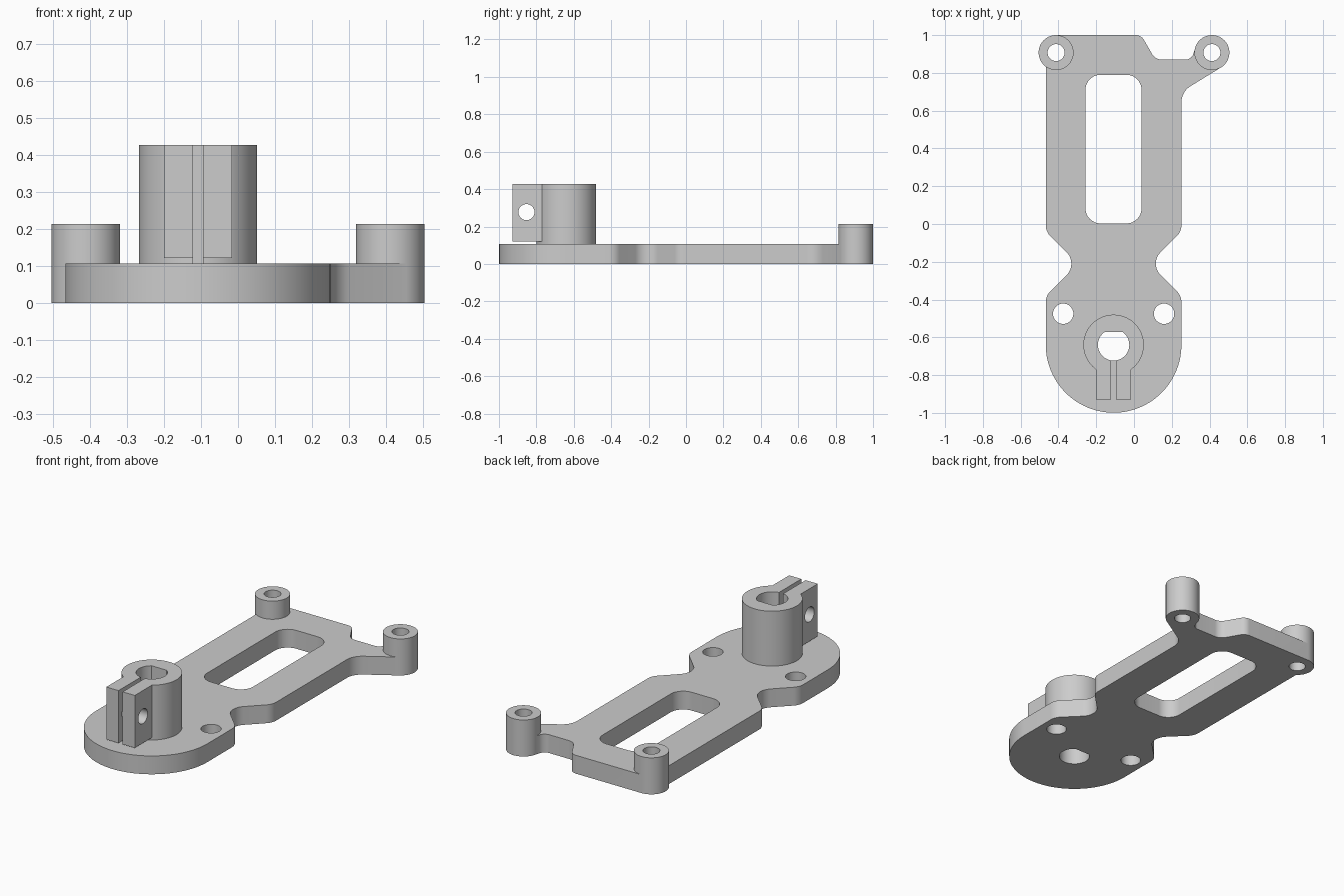
import bpy, bmesh, math
from mathutils import Vector, Matrix

cube = bpy.data.objects.get("Cube")
if cube:
    bpy.data.objects.remove(cube)

grey = bpy.data.materials.new("light grey")
grey.use_nodes = True
colour = (0.604, 0.604, 0.604, 1)
grey.diffuse_color = colour
grey.node_tree.nodes["Principled BSDF"].inputs["Base Color"].default_value = colour


def arc(cx, cy, r, start, end, n):
    """Points along an arc, angles in degrees."""
    angles = [math.radians(start + (end - start) * i / n) for i in range(n + 1)]
    return [Vector((cx + r * math.cos(a), cy + r * math.sin(a))) for a in angles]


def rounded(corners, n=10):
    """Outline through (x, y, radius) corners, each filleted."""
    out = []
    for i, (x, y, r) in enumerate(corners):
        p = Vector((x, y))
        if r == 0:
            out.append(p)
            continue
        a = (Vector(corners[i - 1][:2]) - p).normalized()
        b = (Vector(corners[(i + 1) % len(corners)][:2]) - p).normalized()
        half = a.angle(b) / 2
        centre = p + (a + b).normalized() * r / math.sin(half)
        reach = r / math.tan(half)
        u, v = p + a * reach - centre, p + b * reach - centre
        for k in range(n + 1):
            out.append(centre + u.lerp(v, k / n).normalized() * r)
    return out


def prism(name, outline, z0, z1):
    """Extrude a flat outline from z0 to z1."""
    bm = bmesh.new()
    face = bm.faces.new([bm.verts.new((p.x, p.y, z0)) for p in outline])
    top = bmesh.ops.extrude_face_region(bm, geom=[face], use_keep_orig=True)["geom"]
    verts = [g for g in top if isinstance(g, bmesh.types.BMVert)]
    bmesh.ops.translate(bm, verts=verts, vec=(0, 0, z1 - z0))
    bmesh.ops.recalc_face_normals(bm, faces=bm.faces)
    mesh = bpy.data.meshes.new(name)
    bm.to_mesh(mesh)
    bm.free()
    mesh.materials.append(grey)
    obj = bpy.data.objects.new(name, mesh)
    bpy.context.collection.objects.link(obj)
    return obj


def cylinder(name, x, y, r, z0, z1, n=64):
    return prism(name, arc(x, y, r, 0, 360, n)[:-1], z0, z1)


def box(name, x0, x1, y0, y1, z0, z1):
    return prism(name, [Vector(p) for p in ((x0, y0), (x1, y0), (x1, y1), (x0, y1))], z0, z1)


def combine(target, other, operation):
    """Apply a boolean and remove the helper."""
    mod = target.modifiers.new("bool", "BOOLEAN")
    mod.object, mod.operation, mod.solver = other, operation, "EXACT"
    other.hide_render = True
    bpy.context.view_layer.objects.active = target
    bpy.ops.object.modifier_apply(modifier=mod.name)
    bpy.data.objects.remove(other)


CX, CY = -0.108, -0.64      # axis of the clamp and rounded end
HALF = 0.359                # half width of the plate
PLATE, BOSS, TOP = 0.107, 0.213, 0.427
BX, BY, BR = 0.4125, 0.9075, 0.0925

# Base plate: round front end, waist, rear arm
waist = [(HALF, -0.38, 0.08), (0.188, -0.21, 0.085), (HALF, -0.04, 0.08)]
right_waist = [(CX + x, y, r) for x, y, r in waist]
left_waist = [(CX - x, y, r) for x, y, r in reversed(waist)]
arm = [(CX + HALF, 0.70, 0.1), (0.461, 0.829, 0), (BX, BY, 0), (0.325, 0.935, 0),
       (0.305, 0.87, 0.045), (0.113, 0.87, 0.06), (0.038, 1.0, 0.05),
       (-BX, 1.0, 0), (CX - HALF, BY, 0)]
front_end = [(p.x, p.y, 0) for p in arc(CX, CY, HALF, 180, 360, 56)]
plate = prism("base_plate", rounded(front_end + right_waist + arm + left_waist), 0, PLATE)

# Rear mounting bosses with their through holes
for side in (-1, 1):
    combine(plate, cylinder("boss", side * BX, BY, BR, 0, BOSS), "UNION")
for side in (-1, 1):
    combine(plate, cylinder("boss_hole", side * BX, BY, 0.045, -0.1, 0.5, 40), "DIFFERENCE")

# Long slot and the two screw holes
slot = rounded([(-0.257, 0.003, 0.08), (0.04, 0.003, 0.08),
                (0.04, 0.79, 0.08), (-0.257, 0.79, 0.08)])
combine(plate, prism("slot", slot, -0.1, 0.5), "DIFFERENCE")
for side in (-1, 1):
    combine(plate, cylinder("screw_hole", CX + side * 0.267, -0.475, 0.054, -0.1, 0.5, 40), "DIFFERENCE")

# Clamp collar with two ears standing just clear of the plate
clamp = cylinder("clamp_collar", CX, CY, 0.16, PLATE, TOP, 80)
combine(clamp, box("ears", CX - 0.092, CX + 0.092, -0.928, -0.7, 0.121, TOP), "UNION")
combine(clamp, box("slit", CX - 0.0135, CX + 0.0135, -1.1, CY, 0, 0.6), "DIFFERENCE")

# Bore with a flat at the back, through collar and plate
flat = math.degrees(math.asin(0.067 / 0.083))
for part in (clamp, plate):
    bore = prism("bore", arc(CX, CY, 0.083, 180 - flat, 360 + flat, 48), -0.1, 0.6)
    combine(part, bore, "DIFFERENCE")

# Cross hole through the ears
pin = cylinder("pin_hole", 0, 0, 0.043, -0.3, 0.3, 40)
pin.data.transform(Matrix.Translation((CX, -0.853, 0.277)) @ Matrix.Rotation(math.pi / 2, 4, "Y"))
combine(clamp, pin, "DIFFERENCE")

# Smooth the curved walls, keep the edges sharp
for part in (plate, clamp):
    bpy.ops.object.select_all(action="DESELECT")
    part.select_set(True)
    bpy.context.view_layer.objects.active = part
    bpy.ops.object.shade_smooth_by_angle(angle=math.radians(30))
